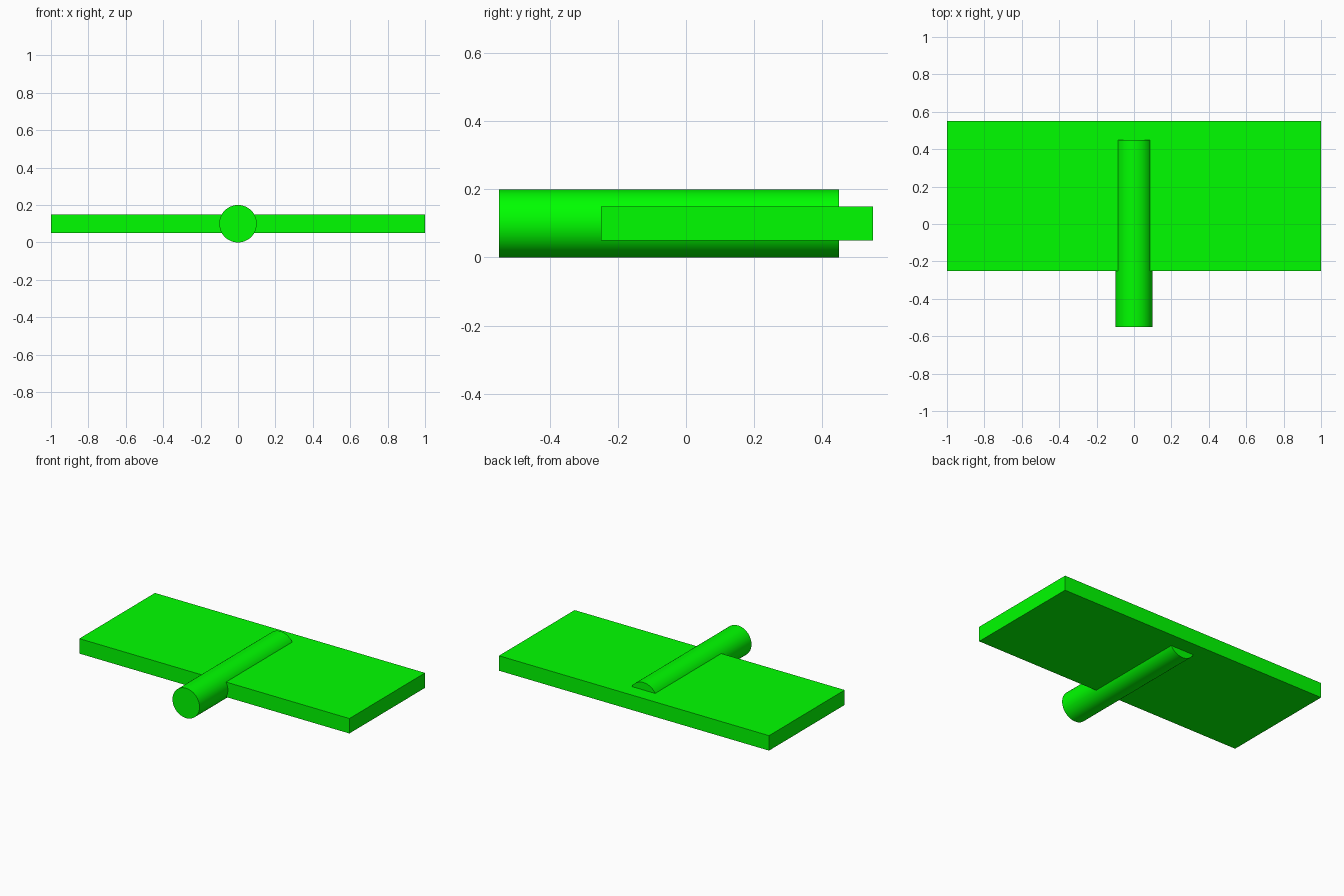
import bpy
from math import radians

if "Cube" in bpy.data.objects:
    bpy.data.objects.remove(bpy.data.objects["Cube"])

# Shared pure green material
green = bpy.data.materials.new("green")
green.diffuse_color = (0.0, 1.0, 0.0, 1)
green.use_nodes = True
green.node_tree.nodes["Principled BSDF"].inputs["Base Color"].default_value = green.diffuse_color

# Flat rectangular plate
bpy.ops.mesh.primitive_cube_add(size=1, location=(0, 0.15, 0.10))
plate = bpy.context.object
plate.name = "plate"
plate.scale = (2.0, 0.8, 0.1)
bpy.ops.object.transform_apply(location=False, rotation=False, scale=True)
plate.data.materials.append(green)

# Round rod running front to back through the plate
bpy.ops.mesh.primitive_cylinder_add(vertices=64, radius=0.1, depth=1.0,
                                    location=(0, -0.05, 0.10),
                                    rotation=(radians(90), 0, 0))
rod = bpy.context.object
rod.name = "rod"
rod.data.materials.append(green)
bpy.ops.object.shade_smooth_by_angle(angle=radians(30))
